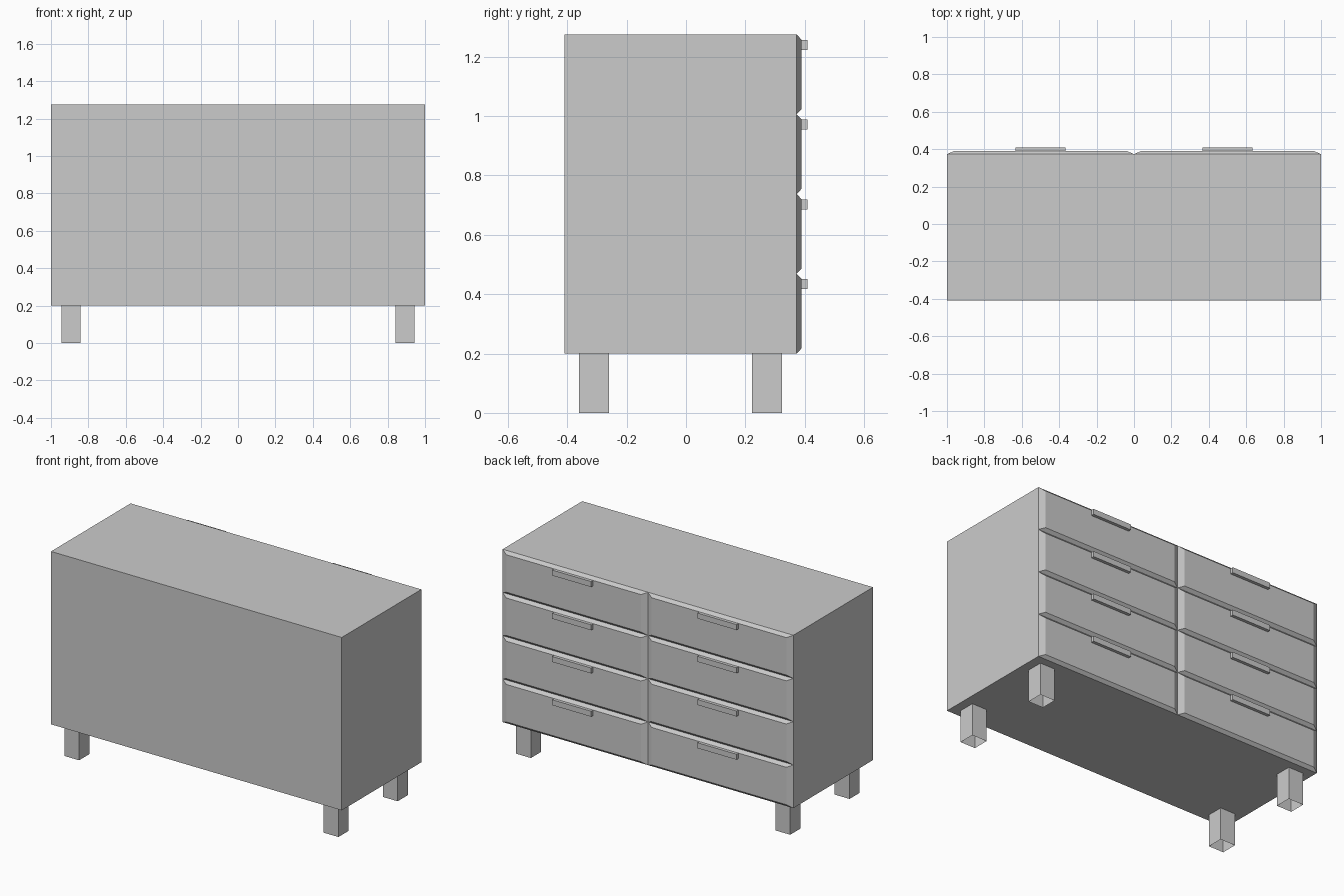
import bpy, bmesh

if "Cube" in bpy.data.objects:
    bpy.data.objects.remove(bpy.data.objects["Cube"])

Z0, Z1 = 0.20, 1.275          # cabinet bottom and top
BACK, FACE, PANEL, PULL = -0.409, 0.373, 0.39, 0.409   # depth planes along y


def make_object(name, bm):
    bmesh.ops.recalc_face_normals(bm, faces=bm.faces)
    mesh = bpy.data.meshes.new(name)
    bm.to_mesh(mesh)
    bm.free()
    obj = bpy.data.objects.new(name, mesh)
    bpy.context.collection.objects.link(obj)
    return obj


def box(name, x, y, z, inset=(0, 0), open_ends=False):
    """Box from (min, max) ranges; inset shrinks the +y face in x and z."""
    bm = bmesh.new()
    bmesh.ops.create_cube(bm, size=1)
    for v in bm.verts:
        sx, sy, sz = (1 if c > 0 else 0 for c in v.co)
        v.co = (x[sx], y[sy], z[sz])
        if sy:
            v.co.x += inset[0] * (1 - 2 * sx)
            v.co.z += inset[1] * (1 - 2 * sz)
    bmesh.ops.recalc_face_normals(bm, faces=bm.faces)
    if open_ends:
        bm.normal_update()
        ends = [f for f in bm.faces if abs(f.normal.z) > 0.9]
        bmesh.ops.delete(bm, geom=ends, context='FACES_ONLY')
    return make_object(name, bm)


# Cabinet body
box("cabinet_body", (-1, 1), (BACK, FACE), (Z0, Z1))

# Bevelled drawer fronts with bar handles, two columns of four
row_h = (Z1 - Z0) / 4
for col, x0 in (("left", -1), ("right", 0)):
    for row in range(4):
        z = Z0 + row * row_h
        top = z + row_h
        box(f"drawer_front_{col}_{row + 1}", (x0, x0 + 1), (FACE, PANEL),
            (z, top), inset=(0.037, 0.018))
        box(f"drawer_handle_{col}_{row + 1}", (x0 + 0.366, x0 + 0.634),
            (PANEL, PULL), (top - 0.052, top - 0.018))

# Square hollow legs
for side, x in (("left", (-0.943, -0.841)), ("right", (0.841, 0.943))):
    for end, y in (("front", (-0.36, -0.26)), ("back", (0.222, 0.323))):
        box(f"{end}_leg_{side}", x, y, (0, Z0), open_ends=True)
